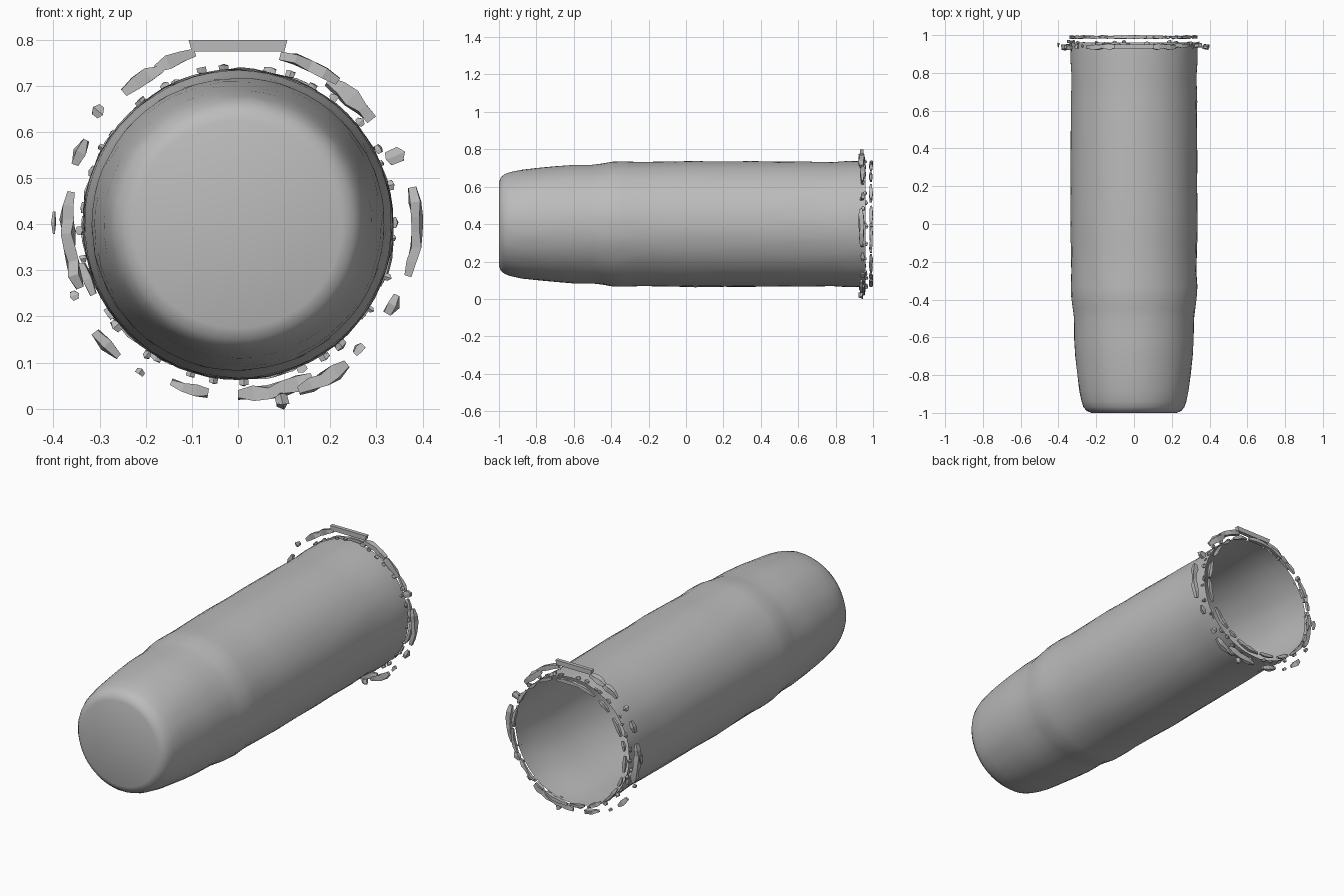
import bpy, bmesh, math, random
from mathutils import Vector

random.seed(7)
CENTRE_Z = 0.4
SIDES = 64

cube = bpy.data.objects.get("Cube")
if cube:
    bpy.data.objects.remove(cube, do_unlink=True)

grey = bpy.data.materials.new("Light grey")
grey.use_nodes = True
colour = (0.5, 0.5, 0.5, 1)
grey.diffuse_color = colour
grey.node_tree.nodes["Principled BSDF"].inputs["Base Color"].default_value = colour


def polar(degrees, radius, y):
    a = math.radians(degrees)
    return Vector((radius * math.cos(a), y, CENTRE_Z + radius * math.sin(a)))


def finish(bm, name):
    bmesh.ops.recalc_face_normals(bm, faces=bm.faces)
    mesh = bpy.data.meshes.new(name)
    bm.to_mesh(mesh)
    bm.free()
    mesh.materials.append(grey)
    obj = bpy.data.objects.new(name, mesh)
    bpy.context.collection.objects.link(obj)
    return obj


# Hollow body: closed rounded front, shallow waist, open back (y, radius)
profile = [(-1, 0.225), (-0.99, 0.25), (-0.97, 0.267), (-0.94, 0.278),
           (-0.88, 0.29), (-0.8, 0.3), (-0.7, 0.31), (-0.6, 0.317),
           (-0.5, 0.318), (-0.45, 0.324), (-0.39, 0.333), (-0.33, 0.335),
           (-0.25, 0.331), (-0.1, 0.334), (0.05, 0.337), (0.2, 0.335),
           (0.35, 0.336), (0.5, 0.334), (0.65, 0.334), (0.78, 0.331),
           (0.87, 0.337), (0.96, 0.335)]
bm = bmesh.new()
rings = []
for y, r in profile:
    rough = 0.0012 if y > -0.99 else 0
    rings.append([bm.verts.new(polar(360 * i / SIDES, r + random.uniform(-rough, rough), y))
                  for i in range(SIDES)])
bm.faces.new(rings[0])
for a, b in zip(rings, rings[1:]):
    for i in range(SIDES):
        j = (i + 1) % SIDES
        bm.faces.new((a[i], a[j], b[j], b[i]))
body = finish(bm, "hollow_body")
bpy.context.view_layer.objects.active = body
body.select_set(True)
bpy.ops.object.shade_smooth_by_angle(angle=math.radians(40))
body.select_set(False)


def shard(bm, start, end, r_in, r_out, y0, y1, steps, rough):
    """Jagged curved chip with a four-sided section and pinched ends."""
    sections = []
    for k in range(steps + 1):
        angle = start + (end - start) * k / steps
        pinch = 0.6 if k in (0, steps) and steps > 1 else 1.0
        rm, ym = (r_in + r_out) / 2, (y0 + y1) / 2
        hr = (r_out - r_in) / 2 * pinch
        hy = (y1 - y0) / 2 * pinch
        section = []
        for sr, sy in ((-1, -1), (1, -1), (1, 1), (-1, 1)):
            wob = random.uniform(1 - rough, 1)
            section.append(bm.verts.new(polar(angle, rm + sr * hr * wob,
                                              ym + sy * hy * random.uniform(1 - rough, 1))))
        sections.append(section)
    for a, b in zip(sections, sections[1:]):
        for i in range(4):
            j = (i + 1) % 4
            bm.faces.new((a[i], a[j], b[j], b[i]))
    bm.faces.new(sections[0])
    bm.faces.new(sections[-1])


# Loose chips around the open end (start angle, end angle, inner, outer radius)
chips = [(38, 58, .345, .39), (55, 76, .36, .395), (104, 118, .365, .40),
         (116, 131, .36, .395), (139, 143, .375, .405), (151, 160, .36, .395),
         (169, 202, .352, .388), (176, 183, .394, .406), (194, 206, .335, .362),
         (202, 205, .375, .40), (217, 228, .37, .405), (235, 238, .375, .395),
         (247, 260, .355, .39), (270, 296, .35, .39), (282, 286, .37, .415),
         (290, 308, .365, .405), (312, 316, .365, .39), (329, 336, .36, .395),
         (-17, 12, .37, .402), (21, 26, .34, .40)]
bm = bmesh.new()
shard(bm, 75, 105, 0.388, 0.414, 0.93, 0.95, 1, 0)
for start, end, r_in, r_out in chips:
    y = random.uniform(0.936, 0.948)
    half = random.uniform(0.012, 0.02)
    shard(bm, start, end, r_in, r_out, y - half, y + half,
          max(2, round((end - start) / 5)), 0.6)
finish(bm, "outer_chips")

# Broken ring just behind the rim
bm = bmesh.new()
angle = 0
while angle < 350:
    span = random.uniform(8, 24)
    r = random.uniform(0.325, 0.333)
    shard(bm, angle, min(angle + span, 358), r - 0.011, r + 0.011,
          0.978, 1.0, max(2, round(span / 5)), 0.5)
    angle += span + random.uniform(2, 7)
shard(bm, 78, 102, 0.318, 0.336, 0.98, 1.0, 3, 0)
finish(bm, "broken_rim_ring")

# Small splinters clinging to the rim
bm = bmesh.new()
for i in range(36):
    a = i * 10 + random.uniform(-4, 4)
    y = random.uniform(0.935, 0.965)
    shard(bm, a, a + random.uniform(2, 5), 0.332, random.uniform(0.342, 0.358),
          y - 0.012, y + 0.012, 2, 0.6)
finish(bm, "rim_splinters")
